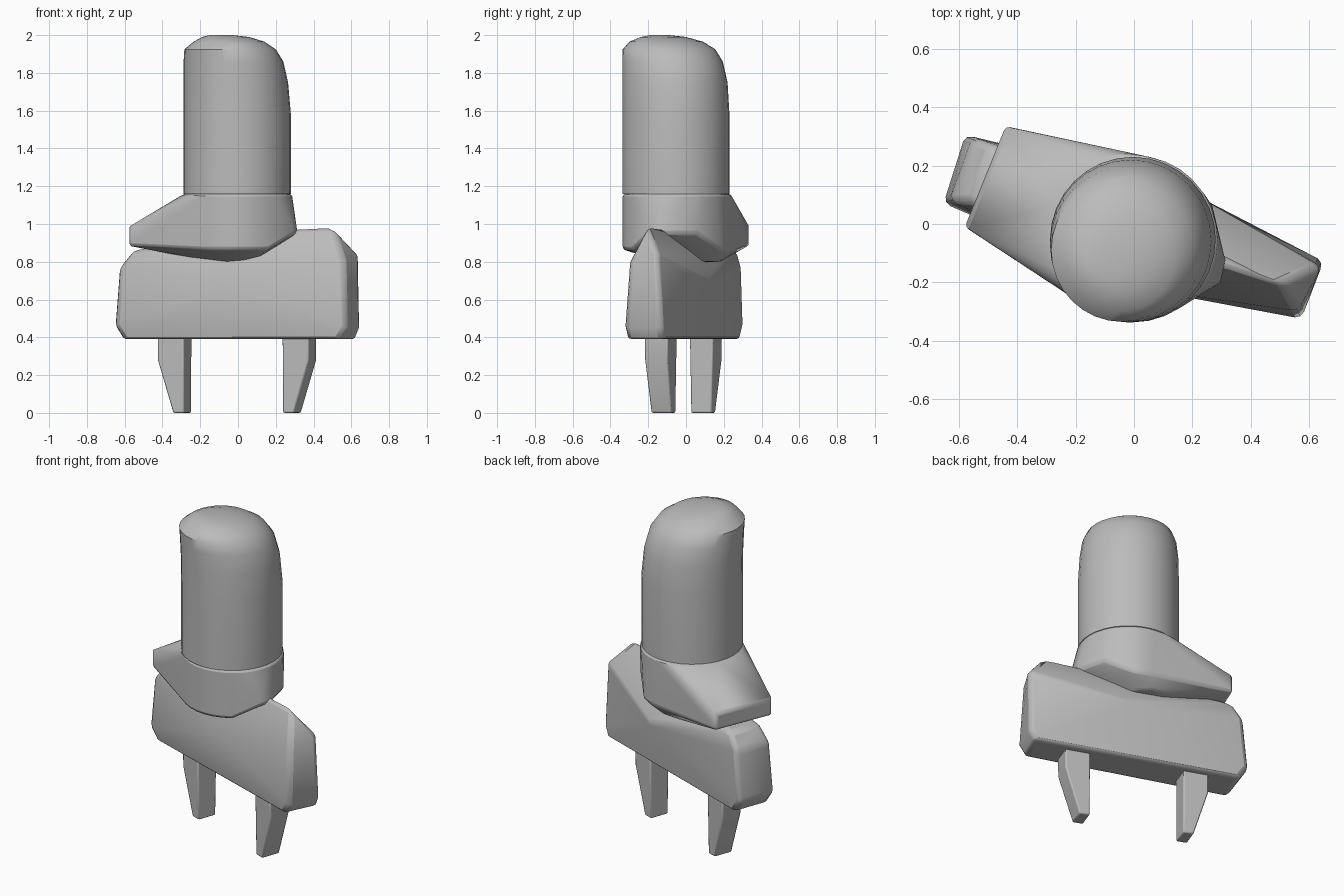
import bpy, bmesh
from math import cos, sin, tau, radians
from mathutils import Vector

cube = bpy.data.objects.get("Cube")
if cube:
    bpy.data.objects.remove(cube)

grey = bpy.data.materials.new("plain_grey")
grey.use_nodes = True
grey.diffuse_color = (0.5, 0.5, 0.5, 1)
grey.node_tree.nodes["Principled BSDF"].inputs["Base Color"].default_value = (0.5, 0.5, 0.5, 1)

U, V = Vector((0.94, -0.34, 0)), Vector((0.34, 0.94, 0))   # axes of the turned base


def turned(u, v, z):
    return U * u + V * v + Vector((0, 0, z))


def finish(name, bm, bevel=0, angle=35):
    bmesh.ops.recalc_face_normals(bm, faces=bm.faces)
    mesh = bpy.data.meshes.new(name)
    bm.to_mesh(mesh)
    bm.free()
    mesh.materials.append(grey)
    obj = bpy.data.objects.new(name, mesh)
    bpy.context.collection.objects.link(obj)
    if bevel:
        mod = obj.modifiers.new("rounded_edges", 'BEVEL')
        mod.width, mod.segments = bevel, 2
        mod.limit_method, mod.angle_limit = 'ANGLE', radians(25)
    bpy.ops.object.select_all(action='DESELECT')
    obj.select_set(True)
    bpy.context.view_layer.objects.active = obj
    bpy.ops.object.shade_smooth_by_angle(angle=radians(angle))
    return obj


def hull(name, points, bevel=0, angle=35):
    bm = bmesh.new()
    for p in points:
        bm.verts.new(p)
    res = bmesh.ops.convex_hull(bm, input=bm.verts)
    loose = {g for g in res["geom_interior"] + res["geom_unused"]
             if isinstance(g, bmesh.types.BMVert) and g.is_valid and not g.link_faces}
    bmesh.ops.delete(bm, geom=list(loose), context='VERTS')
    bmesh.ops.dissolve_limit(bm, angle_limit=radians(2), verts=bm.verts, edges=bm.edges)
    return finish(name, bm, bevel, angle)


def ring(cx, cy, rx, ry, z, n=32):
    return [Vector((cx + rx * cos(tau * i / n), cy + ry * sin(tau * i / n), z)) for i in range(n)]


# base block: narrow foot, bulging middle, raised ridge at one end
hull("base_block", [turned(*p) for p in (
    (0.61, -0.11, 0.39), (0.63, 0.1, 0.39), (-0.6, -0.14, 0.39), (-0.6, 0.09, 0.39),
    (0.65, -0.11, 0.45), (0.655, 0.1, 0.45), (-0.64, -0.155, 0.46), (-0.65, 0.09, 0.46),
    (0.63, -0.09, 0.8), (0.655, 0.08, 0.84), (0.55, -0.02, 0.98), (0.36, -0.02, 0.98),
    (-0.62, -0.14, 0.77), (-0.62, 0.09, 0.77), (-0.55, -0.12, 0.86), (-0.55, 0.09, 0.86),
    (0.1, -0.2, 0.7), (0.1, 0.18, 0.7))], 0.025)

# collar: round top, sloping flange on one side and a small bulge on the other
CY, R = -0.05, 0.285
low_ring = [p for p in ring(0, CY, R, R, 0.865) if p.x < 0.16]
flange = [Vector((x, y, z)) for x, y in ((-0.44, 0.335), (-0.58, -0.01)) for z in (0.885, 0.985)]
bulge = [Vector(p) for p in ((0.315, -0.13, 0.95), (0.3, -0.2, 0.95), (0.27, 0.06, 0.95))]
belly = ring(-0.02, 0.03, 0.12, 0.16, 0.8, 10)
hull("collar", ring(0, CY, R, R, 1.16) + low_ring + flange + bulge + belly, 0.015)

# barrel: rings given as height and x / y limits, rounded towards the back left
bm = bmesh.new()
sections = ((1.16, -0.288, 0.28, -0.337, 0.23), (1.58, -0.288, 0.28, -0.337, 0.23),
            (1.75, -0.288, 0.265, -0.337, 0.22), (1.86, -0.288, 0.24, -0.337, 0.195),
            (1.925, -0.284, 0.2, -0.335, 0.155), (1.965, -0.235, 0.14, -0.3, 0.09),
            (1.99, -0.19, 0.06, -0.24, 0.0), (2.0, -0.15, -0.03, -0.19, -0.09))
loops = []
for z, x0, x1, y0, y1 in sections:
    pts = ring((x0 + x1) / 2, (y0 + y1) / 2, (x1 - x0) / 2, (y1 - y0) / 2, z)
    loops.append([bm.verts.new(p) for p in pts])
for a, b in zip(loops, loops[1:]):
    for i in range(len(a)):
        j = (i + 1) % len(a)
        bm.faces.new((a[i], a[j], b[j], b[i]))
bm.faces.new(loops[0])
bm.faces.new(loops[-1])
finish("barrel", bm, angle=40)

# two tapered prongs with vertical inner faces
for side, name in ((1, "left_prong"), (-1, "right_prong")):
    pts = []
    for z, outer, half in ((0.42, 0.425, 0.066), (0.28, 0.425, 0.064), (0, 0.34, 0.058)):
        for v in (-half, half):
            pts += [turned(side * 0.278, v - 0.015, z), turned(side * outer, v - 0.015, z)]
    hull(name, pts, 0.008, 30)
